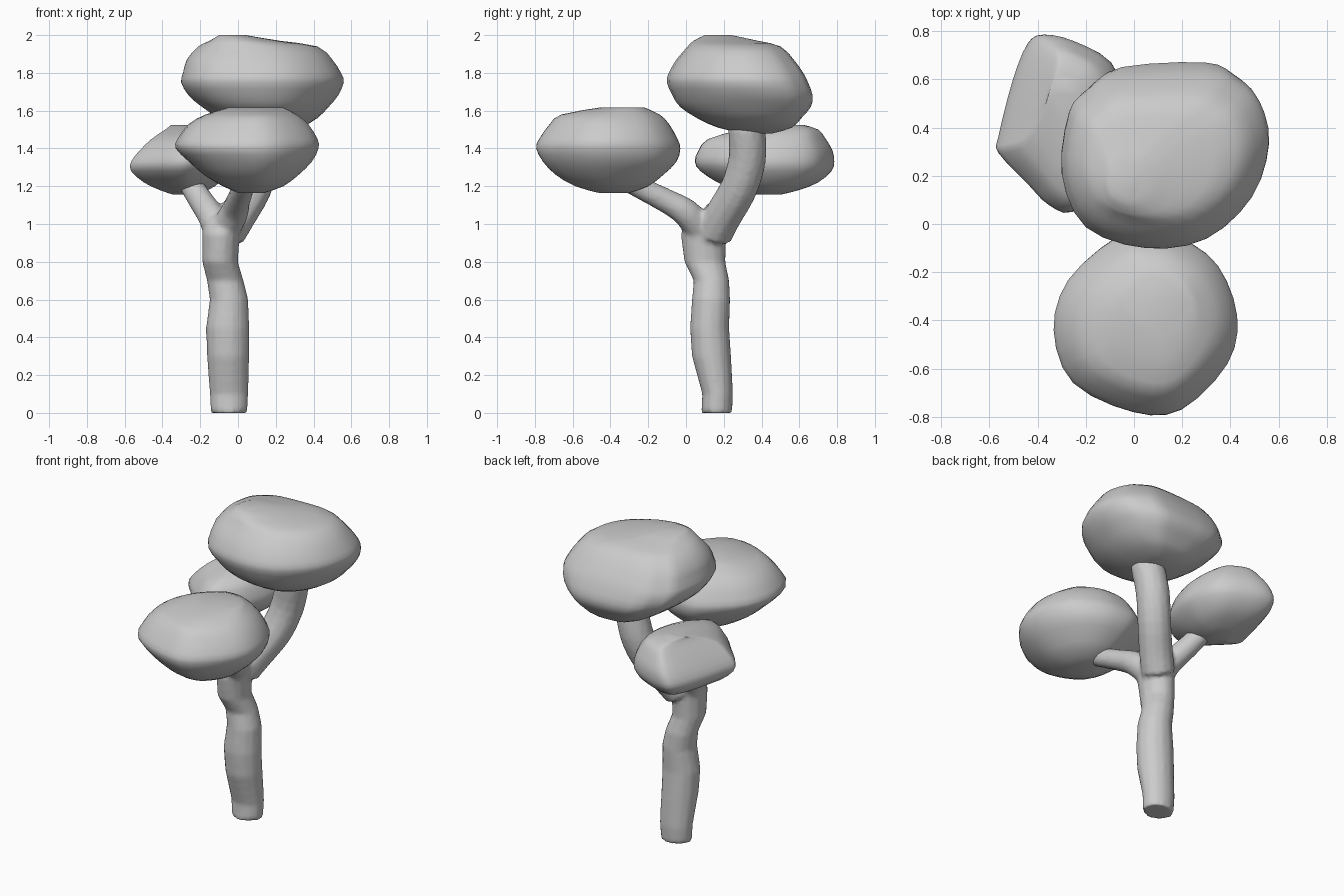
import bpy, bmesh, math
from mathutils import Vector

if "Cube" in bpy.data.objects:
    bpy.data.objects.remove(bpy.data.objects["Cube"])


def spline(pts, n, closed=False):
    """Catmull-Rom refinement of a list of tuples, n steps per span."""
    vs = [Vector(p) for p in pts]
    m = len(vs)
    get = (lambda i: vs[i % m]) if closed else (lambda i: vs[max(0, min(m - 1, i))])
    out = []
    for i in range(m if closed else m - 1):
        a, b, c, d = (get(i + k) for k in (-1, 0, 1, 2))
        for j in range(n):
            t = j / n
            out.append(0.5 * (2 * b + (c - a) * t + (2 * a - 5 * b + 4 * c - d) * t * t
                              + (3 * b - a - 3 * c + d) * t ** 3))
    return out if closed else out + [vs[-1]]


def skin(bm, rings):
    """Bridge rings of points and cap both ends."""
    vr = [[bm.verts.new(p) for p in r] for r in rings]
    n = len(vr[0])
    for a, b in zip(vr, vr[1:]):
        for i in range(n):
            bm.faces.new((a[i], a[(i + 1) % n], b[(i + 1) % n], b[i]))
    bm.faces.new(vr[0][::-1])
    bm.faces.new(vr[-1])


def box_rings(unit, rows, zs):
    """Fit a -1..1 outline into (x0, x1, y0, y1) at each height."""
    return [[((x0 + x1) / 2 + u[0] * (x1 - x0) / 2, (y0 + y1) / 2 + u[1] * (y1 - y0) / 2, z)
             for u in unit] for z, (x0, x1, y0, y1) in zip(zs, rows)]


def finish(name, bm):
    bmesh.ops.recalc_face_normals(bm, faces=bm.faces)
    me = bpy.data.meshes.new(name)
    bm.to_mesh(me)
    bm.free()
    ob = bpy.data.objects.new(name, me)
    bpy.context.collection.objects.link(ob)
    me.polygons.foreach_set("use_smooth", [True] * len(me.polygons))
    return ob


def canopy(name, outline, rows):
    xs, ys = [p[0] for p in outline], [p[1] for p in outline]
    cx, cy = (min(xs) + max(xs)) / 2, (min(ys) + max(ys)) / 2
    hx, hy = (max(xs) - min(xs)) / 2, (max(ys) - min(ys)) / 2
    unit = spline([((x - cx) / hx, (y - cy) / hy) for x, y in outline], 3, True)
    zs = [z.x for z in spline([(r[0], 0) for r in rows], 2)]
    bm = bmesh.new()
    skin(bm, box_rings(unit, spline([r[1:] for r in rows], 2), zs))
    finish(name, bm)


def branch(bm, path, r0, r1, sides=12):
    pts = spline(path, 3)
    rings = []
    for i, p in enumerate(pts):
        d = pts[min(i + 1, len(pts) - 1)] - pts[max(i - 1, 0)]
        q = d.to_track_quat('Z', 'Y')
        r = r0 + (r1 - r0) * i / (len(pts) - 1)
        rings.append([p + q @ Vector((r * math.cos(a), r * math.sin(a), 0))
                      for a in (math.tau * k / sides for k in range(sides))])
    skin(bm, rings)


# Foliage clumps: top-view outline, then heights with side extents
canopy("top_foliage",
       [(.56, .35), (.52, .53), (.43, .62), (.30, .67), (-.07, .65), (-.2, .57), (-.27, .48),
        (-.30, .22), (-.2, -.01), (.05, -.10), (.3, -.06), (.49, .12)],
       [(2.0, -.1, .04, .1, .24), (1.97, -.15, .22, .04, .38), (1.94, -.21, .42, .01, .5),
        (1.87, -.27, .5, -.05, .57), (1.80, -.29, .545, -.09, .62), (1.75, -.30, .56, -.10, .645),
        (1.68, -.26, .53, -.07, .67), (1.62, -.19, .48, -.03, .66), (1.56, -.1, .42, .06, .61),
        (1.51, 0, .33, .17, .56), (1.48, .1, .22, .3, .46)])
canopy("front_foliage",
       [(.43, -.38), (.35, -.17), (.2, -.06), (.05, -.03), (-.08, -.06), (-.27, -.23),
        (-.33, -.44), (-.25, -.66), (0, -.78), (.2, -.77), (.39, -.58)],
       [(1.617, -.05, .24, -.45, -.22), (1.58, -.17, .31, -.65, -.14), (1.53, -.26, .37, -.71, -.09),
        (1.45, -.32, .42, -.765, -.045), (1.40, -.33, .425, -.78, -.03), (1.33, -.26, .39, -.745, -.05),
        (1.26, -.18, .32, -.68, -.12), (1.20, -.08, .24, -.58, -.2), (1.165, 0, .14, -.46, -.3)])
canopy("back_foliage",
       [(-.38, .785), (-.26, .76), (-.1, .67), (-.04, .5), (-.05, .35), (-.12, .18), (-.26, .05),
        (-.36, .08), (-.44, .16), (-.56, .29), (-.56, .36), (-.5, .6), (-.44, .75)],
       [(1.525, -.35, -.22, .5, .62), (1.50, -.38, -.14, .3, .7), (1.45, -.45, -.08, .12, .74),
        (1.39, -.51, -.05, .07, .775), (1.33, -.555, -.035, .05, .785), (1.28, -.555, -.05, .08, .77),
        (1.22, -.49, -.1, .17, .7), (1.18, -.41, -.16, .27, .6), (1.155, -.34, -.24, .38, .5)])

# Trunk with three branches, fused into one skin
bm = bmesh.new()
rows = [(0, -.145, .05, .08, .245), (.1, -.15, .055, .085, .25), (.3, -.165, .06, .03, .24),
        (.45, -.17, .06, .02, .23), (.6, -.15, .055, .03, .235), (.7, -.165, .03, .04, .23),
        (.8, -.19, 0, -.01, .21), (.95, -.19, .01, -.03, .215), (1.03, -.18, .02, .02, .21)]
circle = [(math.cos(math.tau * k / 14), math.sin(math.tau * k / 14)) for k in range(14)]
skin(bm, box_rings(circle, [r[1:] for r in rows], [r[0] for r in rows]))
branch(bm, [(-.07, .08, .97), (-.02, 0, 1.06), (0, -.1, 1.12), (.04, -.3, 1.22)], .085, .055)
branch(bm, [(-.06, .15, .95), (0, .2, 1.05), (.08, .28, 1.19), (.13, .325, 1.35), (.17, .32, 1.53)], .1, .1)
branch(bm, [(-.11, .12, .97), (-.14, .15, 1.04), (-.2, .24, 1.13), (-.27, .33, 1.24)], .08, .06)
trunk = finish("trunk", bm)
rm = trunk.modifiers.new("fuse", 'REMESH')
rm.mode = 'VOXEL'
rm.voxel_size = 0.014
rm.use_smooth_shade = True
sm = trunk.modifiers.new("soften", 'SMOOTH')
sm.factor = 0.5
sm.iterations = 3
